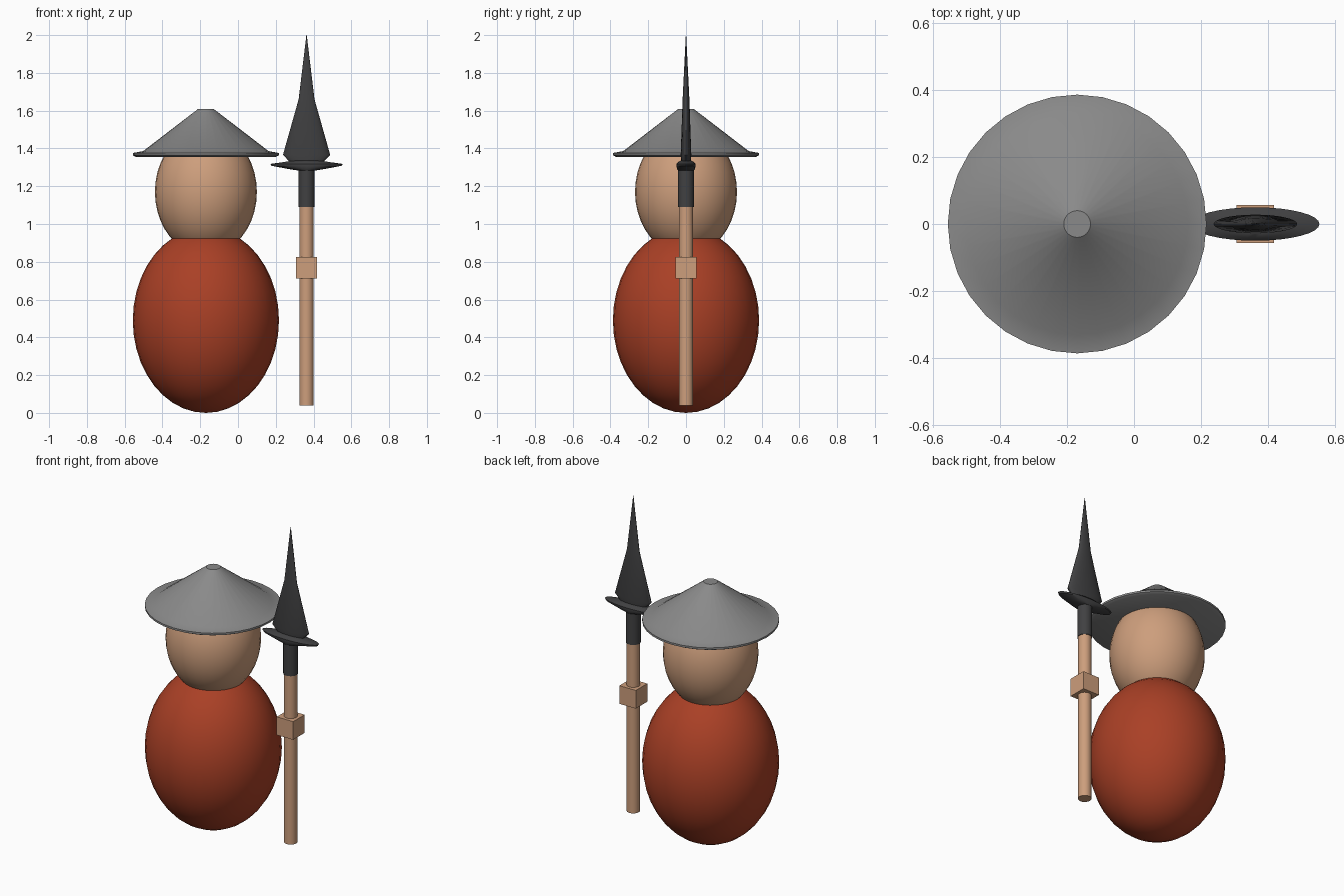
import bpy, bmesh, math

if "Cube" in bpy.data.objects:
    bpy.data.objects.remove(bpy.data.objects["Cube"])


def material(name, rgb):
    m = bpy.data.materials.new(name)
    m.diffuse_color = (*rgb, 1)
    m.use_nodes = True
    m.node_tree.nodes["Principled BSDF"].inputs["Base Color"].default_value = m.diffuse_color
    return m


RED = material("robe red", (0.40, 0.051, 0.019))
TAN = material("warm tan", (0.61, 0.342, 0.202))
GREY = material("hat grey", (0.254, 0.254, 0.254))
DARK = material("dark iron", (0.052, 0.052, 0.054))

BODY_X, SPEAR_X = -0.17, 0.363


def finish(bm, name, mat, smooth=True):
    bmesh.ops.recalc_face_normals(bm, faces=bm.faces)
    me = bpy.data.meshes.new(name)
    bm.to_mesh(me)
    bm.free()
    ob = bpy.data.objects.new(name, me)
    bpy.context.collection.objects.link(ob)
    me.materials.append(mat)
    if smooth:
        bpy.ops.object.select_all(action='DESELECT')
        ob.select_set(True)
        bpy.context.view_layer.objects.active = ob
        bpy.ops.object.shade_smooth_by_angle(angle=math.radians(30))
    return ob


def stack(name, mat, x, rings, sides=32):
    """Closed shape from elliptical rings (half width x, half depth y, z)."""
    bm = bmesh.new()
    loops = []
    for rx, ry, z in rings:
        angles = [2 * math.pi * i / sides for i in range(sides)]
        loops.append([bm.verts.new((x + rx * math.cos(a), ry * math.sin(a), z)) for a in angles])
    for low, high in zip(loops, loops[1:]):
        for i in range(sides):
            j = (i + 1) % sides
            bm.faces.new((low[i], low[j], high[j], high[i]))
    bm.faces.new(loops[0][::-1])
    bm.faces.new(loops[-1])
    return finish(bm, name, mat)


def egg(name, mat, x, z, r, rz):
    bm = bmesh.new()
    bmesh.ops.create_uvsphere(bm, u_segments=32, v_segments=20, radius=1)
    for v in bm.verts:
        v.co = (x + v.co.x * r, v.co.y * r, z + v.co.z * rz)
    return finish(bm, name, mat)


# Figure: body, head and conical hat with a thin brim
egg("body", RED, BODY_X, 0.49, 0.387, 0.49)
egg("head", TAN, BODY_X, 1.17, 0.27, 0.335)
stack("hat", GREY, BODY_X, [(r, r, z) for r, z in (
    (0.372, 1.356), (0.387, 1.364), (0.387, 1.376), (0.332, 1.386), (0.04, 1.61))])

# Hand gripping the spear
bm = bmesh.new()
bmesh.ops.create_cube(bm, size=0.113)
bmesh.ops.translate(bm, verts=bm.verts, vec=(SPEAR_X, 0, 0.768))
finish(bm, "hand", TAN, smooth=False)

# Spear: wooden shaft, iron socket, flattened guard and blade
stack("spear_shaft", TAN, SPEAR_X, [(0.038, 0.038, 0.04), (0.038, 0.038, 1.09)])
stack("spear_socket", DARK, SPEAR_X, [(0.042, 0.042, 1.09), (0.042, 0.042, 1.30)])
stack("spear_guard", DARK, SPEAR_X, [
    (0.045, 0.042, 1.283), (0.10, 0.048, 1.292), (0.185, 0.05, 1.308),
    (0.192, 0.05, 1.318), (0.12, 0.042, 1.328), (0.08, 0.03, 1.335)])
stack("spear_blade", DARK, SPEAR_X, [
    (0.085, 0.024, 1.325), (0.125, 0.028, 1.366),
    (0.042, 0.018, 1.66), (0.001, 0.001, 2.0)])
